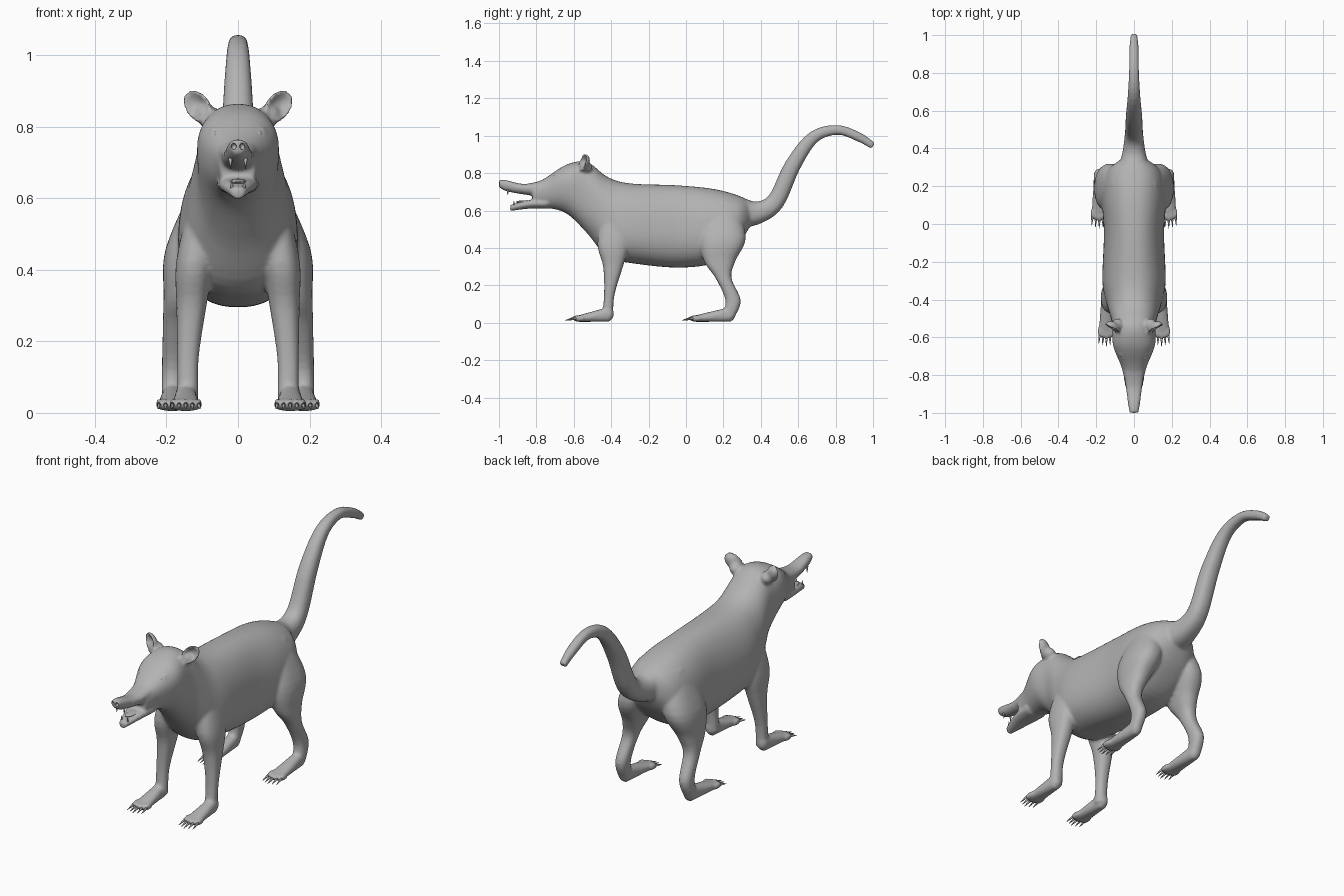
import bpy, bmesh, math
from mathutils import Vector, Euler

default_cube = bpy.data.objects.get("Cube")
if default_cube:
    bpy.data.objects.remove(default_cube, do_unlink=True)

shade = (0.45, 0.45, 0.45, 1)
grey = bpy.data.materials.new("fur grey")
grey.use_nodes = True
grey.diffuse_color = shade
grey.node_tree.nodes["Principled BSDF"].inputs["Base Color"].default_value = shade

X_AXIS, Y_AXIS, Z_AXIS = Vector((1, 0, 0)), Vector((0, 1, 0)), Vector((0, 0, 1))
SIDES = 48
STEPS = 5
FULLNESS = 0.86


def finish(name, bm):
    """Turn the bmesh into a smooth shaded grey object."""
    bmesh.ops.recalc_face_normals(bm, faces=bm.faces)
    for face in bm.faces:
        face.smooth = True
    mesh = bpy.data.meshes.new(name)
    bm.to_mesh(mesh)
    bm.free()
    mesh.materials.append(grey)
    obj = bpy.data.objects.new(name, mesh)
    bpy.context.collection.objects.link(obj)
    return obj


def spline(keys):
    """Smooth curve through every key row."""
    keys = [Vector(key) for key in keys]
    padded = [keys[0]] + keys + [keys[-1]]
    rows = []
    for before, start, end, after in zip(padded, padded[1:], padded[2:], padded[3:]):
        for step in range(STEPS):
            t = step / STEPS
            bend = (end - before) * t * (1 - t) ** 2 - (after - start) * t * t * (1 - t)
            rows.append(start.lerp(end, t * t * (3 - 2 * t)) + bend / 2)
    return rows + [keys[-1]]


def full(value):
    """Push a sine outward for a slightly boxy section."""
    return math.copysign(abs(value) ** FULLNESS, value)


def loft(bm, rings):
    """Skin closed rings given as (centre, half axis, half axis, upper taper)."""
    previous = None
    for centre, across, up, taper in rings:
        ring = []
        for i in range(SIDES):
            angle = math.tau * i / SIDES
            rise = full(math.sin(angle))
            side = across * full(math.cos(angle)) * (1 - taper * rise)
            ring.append(bm.verts.new(centre + side + up * rise))
        if previous:
            for i in range(SIDES):
                j = (i + 1) % SIDES
                bm.faces.new((previous[i], previous[j], ring[j], ring[i]))
        else:
            bm.faces.new(ring)
        previous = ring
    bm.faces.new(previous)


def along_body(bm, keys):
    """Keys are (y, top, bottom, half width); trunk narrows upward, skull downward."""
    loft(bm, [(Vector((0, y, (top + low) / 2)), X_AXIS * width, Z_AXIS * (top - low) / 2,
               min(0.13, max(-0.13, y + 0.5))) for y, top, low, width in spline(keys)])


def leg(bm, side, keys):
    """Keys are (z, y, half depth, x, half width)."""
    loft(bm, [(Vector((side * x, y, z)), X_AXIS * width, Y_AXIS * depth, 0)
              for z, y, depth, x, width in spline(keys)])


def tail(bm, keys):
    """Keys are (y, z, radius); rings stay square to the path."""
    rows = spline(keys)
    points = [Vector((0, row[0], row[1])) for row in rows]
    rings = []
    for k, row in enumerate(rows):
        ahead = points[min(k + 1, len(rows) - 1)] - points[max(k - 1, 0)]
        rings.append((points[k], X_AXIS * row[2], X_AXIS.cross(ahead.normalized()) * row[2], 0))
    loft(bm, rings)


def ball(bm, centre, radii):
    made = bmesh.ops.create_uvsphere(bm, u_segments=32, v_segments=20, radius=1)["verts"]
    for vert in made:
        vert.co = Vector(c + r * p for c, r, p in zip(centre, radii, vert.co))
    return made


def ear(bm, side):
    """A ball with its front pushed in, leaning outward, on a fleshy root."""
    lean = Euler([math.radians(a) for a in (-8, side * 42, side * 20)])
    for vert in ball(bm, (0, 0, 0), (1, 1, 1)):
        x, y, z = vert.co
        if y < 0:
            y = 0.8 * y * y - 0.3
        spot = Vector((x * 0.036, y * 0.034, z * 0.052))
        spot.rotate(lean)
        vert.co = spot + Vector((side * 0.114, -0.55, 0.857))
    ball(bm, (side * 0.088, -0.535, 0.832), (0.032, 0.035, 0.03))


def spike(bm, base, offset, radius):
    turn = offset.to_track_quat('Z', 'Y')
    made = bmesh.ops.create_cone(bm, segments=8, radius1=radius, radius2=radius / 6,
                                 depth=offset.length, cap_ends=True)["verts"]
    for vert in made:
        vert.co = base + offset / 2 + turn @ vert.co


def toe_bases(side, x, toe):
    """Five toe positions fanned across the front of a paw."""
    for k in range(-2, 3):
        yield k, Vector((side * x + k * 0.018, toe + abs(k) * 0.008, 0.024))


def paw(bm, side, x, heel, toe):
    rings = []
    for step in range(STEPS + 1):
        t = step / STEPS
        half_height = 0.04 - 0.024 * t
        centre = Vector((side * x, heel + (toe - heel) * t, half_height + 0.005))
        rings.append((centre, X_AXIS * (0.028 + 0.014 * t), Z_AXIS * half_height, 0))
    loft(bm, rings)
    ball(bm, (side * x, heel, 0.048), (0.028, 0.024, 0.038))
    for k, base in toe_bases(side, x, toe):
        ball(bm, base, (0.01, 0.03, 0.016))


# x, heel and toe of the front and hind paws
PAWS = ((0.146, -0.41, -0.585), (0.184, 0.24, 0.04))

body_mesh = bmesh.new()
# Trunk, neck and skull
along_body(body_mesh, [
    (0.35, 0.645, 0.53, 0.055), (0.28, 0.68, 0.42, 0.14), (0.15, 0.715, 0.32, 0.167),
    (-0.05, 0.735, 0.295, 0.157), (-0.3, 0.745, 0.32, 0.165), (-0.42, 0.78, 0.35, 0.145),
    (-0.53, 0.86, 0.48, 0.115), (-0.64, 0.845, 0.585, 0.11), (-0.75, 0.775, 0.615, 0.068),
    (-0.82, 0.74, 0.62, 0.05)])
# Upper jaw with turned-up nose, then lower jaw
along_body(body_mesh, [(-0.74, 0.77, 0.67, 0.06), (-0.86, 0.742, 0.685, 0.043),
                       (-0.96, 0.762, 0.703, 0.03), (-1, 0.765, 0.725, 0.022)])
along_body(body_mesh, [(-0.74, 0.66, 0.61, 0.06), (-0.84, 0.655, 0.61, 0.05),
                       (-0.94, 0.63, 0.597, 0.02)])
# Tail
tail(body_mesh, [(0.27, 0.59, 0.09), (0.38, 0.588, 0.061), (0.48, 0.65, 0.048),
                 (0.57, 0.84, 0.043), (0.68, 0.99, 0.033), (0.81, 1.031, 0.026),
                 (0.93, 0.99, 0.024), (1, 0.945, 0.018)])
for side in (-1, 1):
    # Front leg, then hind leg with its hock
    leg(body_mesh, side, [(0.58, -0.37, 0.08, 0.09, 0.05), (0.42, -0.388, 0.085, 0.12, 0.053),
                          (0.3, -0.39, 0.053, 0.13, 0.042), (0.15, -0.41, 0.028, 0.14, 0.03),
                          (0.03, -0.42, 0.03, 0.14, 0.03)])
    leg(body_mesh, side, [(0.65, 0.19, 0.07, 0.07, 0.05), (0.46, 0.195, 0.125, 0.125, 0.077),
                          (0.33, 0.18, 0.084, 0.155, 0.053), (0.24, 0.2, 0.043, 0.173, 0.037),
                          (0.12, 0.252, 0.041, 0.181, 0.032), (0.03, 0.225, 0.035, 0.186, 0.028)])
    for x, heel, toe in PAWS:
        paw(body_mesh, side, x, heel, toe)
    ear(body_mesh, side)
    # Brow ridge
    ball(body_mesh, (side * 0.055, -0.685, 0.788), (0.026, 0.02, 0.014))
body = finish("body", body_mesh)
blend = body.modifiers.new("blend", 'REMESH')
blend.mode = 'VOXEL'
blend.voxel_size = 0.0075
blend.use_smooth_shade = True
soften = body.modifiers.new("soften", 'SMOOTH')
soften.factor = 0.5
soften.iterations = 6

# Nostril pits
pit_mesh = bmesh.new()
for side in (-1, 1):
    ball(pit_mesh, (side * 0.012, -1, 0.745), (0.007, 0.014, 0.009))
cutter = finish("nostril_cutter", pit_mesh)
cutter.hide_render = True
cutter.hide_viewport = True
nostrils = body.modifiers.new("nostrils", 'BOOLEAN')
nostrils.operation = 'DIFFERENCE'
nostrils.object = cutter

for side, label in ((1, "left"), (-1, "right")):
    # Eye
    eye_mesh = bmesh.new()
    ball(eye_mesh, (side * 0.055, -0.706, 0.777), (0.013, 0.012, 0.012))
    finish(label + "_eye", eye_mesh)
    # Claws
    claw_mesh = bmesh.new()
    for x, heel, toe in PAWS:
        for k, base in toe_bases(side, x, toe - 0.018):
            spike(claw_mesh, base, Vector((k * 0.002, -0.045, -0.012)), 0.007)
    finish(label + "_claws", claw_mesh)

# Canine teeth
teeth_mesh = bmesh.new()
for side in (-1, 1):
    spike(teeth_mesh, Vector((side * 0.021, -0.953, 0.712)), Z_AXIS * -0.03, 0.006)
    spike(teeth_mesh, Vector((side * 0.017, -0.92, 0.622)), Z_AXIS * 0.03, 0.006)
finish("teeth", teeth_mesh)

# Tongue
tongue_mesh = bmesh.new()
ball(tongue_mesh, (0, -0.85, 0.646), (0.024, 0.06, 0.009))
finish("tongue", tongue_mesh)
